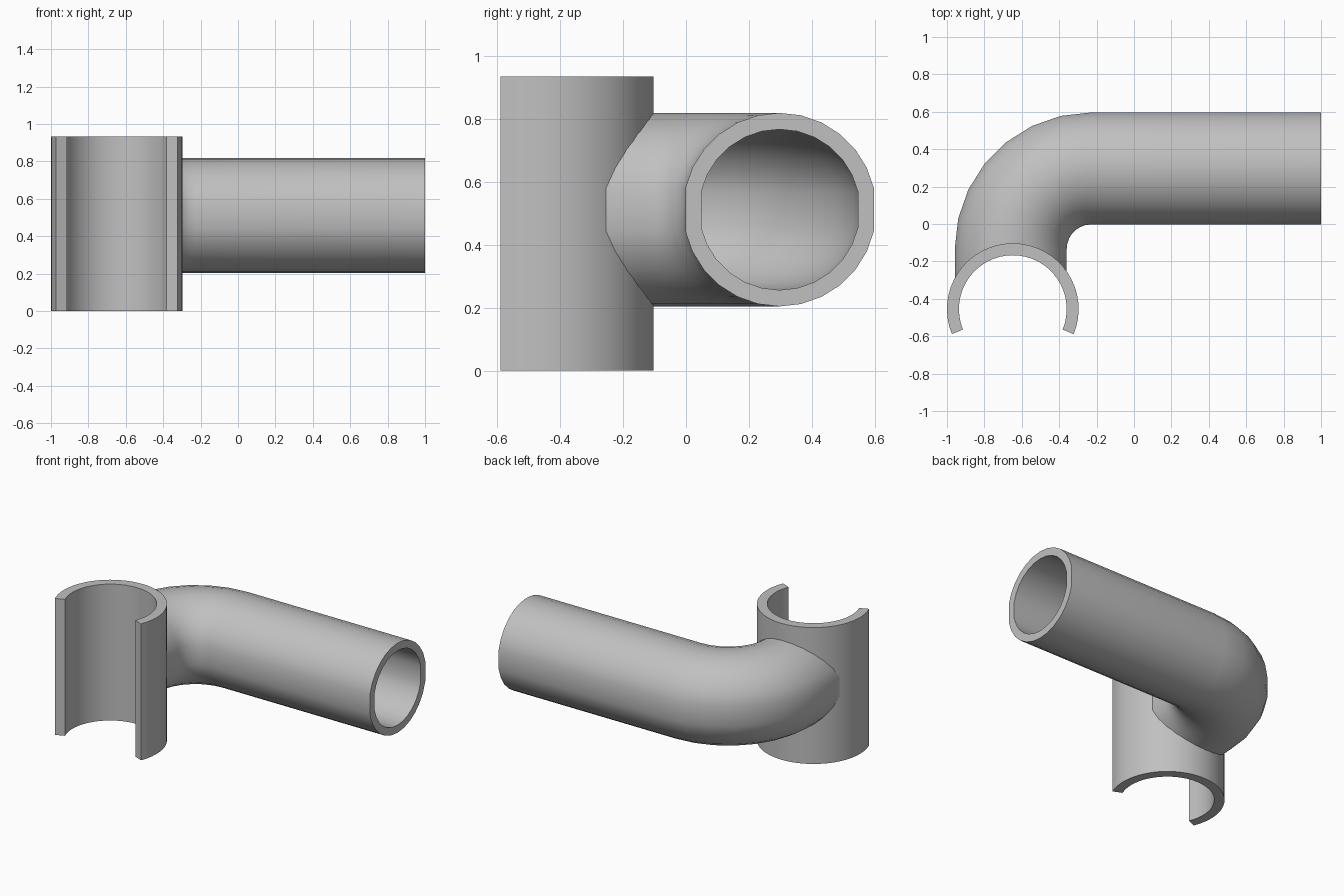
import bpy
import bmesh
from math import sin, cos, pi, radians, sqrt

if "Cube" in bpy.data.objects:
    bpy.data.objects.remove(bpy.data.objects["Cube"], do_unlink=True)

grey = bpy.data.materials.new("matte grey")
grey.use_nodes = True
colour = (0.53, 0.53, 0.53, 1)
grey.diffuse_color = colour
grey.node_tree.nodes["Principled BSDF"].inputs["Base Color"].default_value = colour

CLIP_X, CLIP_Y, CLIP_R, CLIP_IN, CLIP_H = -0.648, -0.455, 0.352, 0.288, 0.933
PIPE_Z, PIPE_R, BORE_R = 0.511, 0.307, 0.255
LEG_X, RUN_Y, BEND_R = -0.659, 0.297, 0.43


def skin(bm, rings, close_ring, close_path):
    """Bridge successive vertex rings with quads."""
    rows = [[bm.verts.new(p) for p in ring] for ring in rings]
    n = len(rows[0])
    for i in range(len(rows) if close_path else len(rows) - 1):
        a, b = rows[i], rows[(i + 1) % len(rows)]
        for j in range(n if close_ring else n - 1):
            k = (j + 1) % n
            bm.faces.new((a[j], a[k], b[k], b[j]))
    return rows


def finish(bm, name):
    bmesh.ops.recalc_face_normals(bm, faces=bm.faces[:])
    mesh = bpy.data.meshes.new(name)
    bm.to_mesh(mesh)
    bm.free()
    mesh.materials.append(grey)
    obj = bpy.data.objects.new(name, mesh)
    bpy.context.collection.objects.link(obj)
    bpy.ops.object.select_all(action="DESELECT")
    obj.select_set(True)
    bpy.context.view_layer.objects.active = obj
    bpy.ops.object.shade_smooth_by_angle(angle=radians(35))


# Open C-shaped clip: a rectangular wall section swept round an arc
bm = bmesh.new()
sections = []
steps = 32
for i in range(steps + 1):
    a = radians(-22.3) + radians(224.6) * i / steps
    sections.append([(CLIP_X + r * cos(a), CLIP_Y + r * sin(a), z)
                     for r, z in ((CLIP_IN, 0), (CLIP_R, 0),
                                  (CLIP_R, CLIP_H), (CLIP_IN, CLIP_H))])
rows = skin(bm, sections, True, False)
bm.faces.new(rows[0])
bm.faces.new(rows[-1])
finish(bm, "clip")

# Pipe section: round, with a broader flat on the inside and outside of the bend
angles = [2 * pi * j / 28 for j in range(28) if j % 14]


def pipe_rings(radius):
    section = [(radius * cos(a), radius * sin(a)) for a in angles]
    # Straight run from the open end
    rings = [[(1, RUN_Y + u, PIPE_Z + v) for u, v in section]]
    # Quarter bend
    cx, cy = LEG_X + BEND_R, RUN_Y - BEND_R
    for i in range(8):
        t = pi / 2 + pi / 2 * i / 7
        rings.append([(cx + (BEND_R + u) * cos(t), cy + (BEND_R + u) * sin(t),
                       PIPE_Z + v) for u, v in section])
    # End fitted to the round back of the clip, hidden in its wall
    fit = CLIP_R - 0.02
    rings.append([(LEG_X - u, CLIP_Y + sqrt(fit ** 2 - (LEG_X - u - CLIP_X) ** 2),
                   PIPE_Z + v) for u, v in section])
    return rings


# Hollow pipe: outer skin, then the bore back again
bm = bmesh.new()
skin(bm, pipe_rings(PIPE_R) + pipe_rings(BORE_R)[::-1], True, True)
finish(bm, "bent_pipe")
